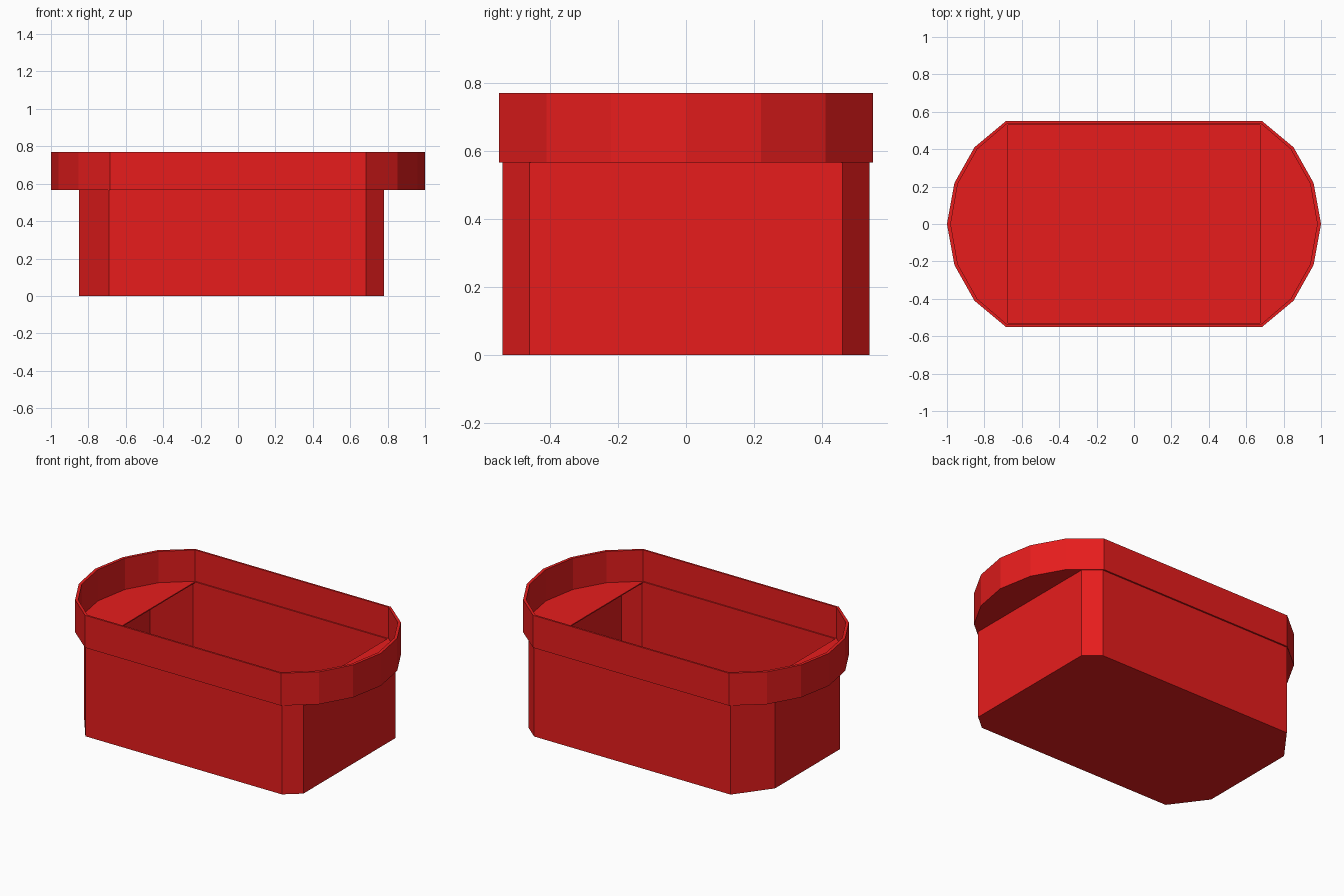
import bpy, bmesh

if "Cube" in bpy.data.objects:
    bpy.data.objects.remove(bpy.data.objects["Cube"])

red = bpy.data.materials.new("red_plastic")
red.diffuse_color = (0.8, 0.012, 0.012, 1)
red.use_nodes = True
red.node_tree.nodes["Principled BSDF"].inputs["Base Color"].default_value = red.diffuse_color


def skin(name, loops, caps):
    """Skin a stack of (outline, z) loops; cap both ends or join last to first."""
    bm = bmesh.new()
    rings = [[bm.verts.new((x, y, z)) for x, y in pts] for pts, z in loops]
    n = len(rings[0])
    pairs = list(zip(rings, rings[1:]))
    if caps:
        bm.faces.new(rings[0])
        bm.faces.new(rings[-1])
    else:
        pairs.append((rings[-1], rings[0]))
    for a, b in pairs:
        for i in range(n):
            j = (i + 1) % n
            bm.faces.new((a[i], a[j], b[j], b[i]))
    bmesh.ops.recalc_face_normals(bm, faces=bm.faces[:])
    mesh = bpy.data.meshes.new(name)
    bm.to_mesh(mesh)
    bm.free()
    mesh.materials.append(red)
    ob = bpy.data.objects.new(name, mesh)
    bpy.context.collection.objects.link(ob)
    return ob


def outline(right, left):
    """Close an outline from its back-half points, mirrored to the front in y."""
    top = right + left[::-1]          # right tip round the back to left tip
    front = [(x, -y) for x, y in top[::-1] if y > 0]
    return top + front


def rim_outline(end):
    return outline(end, [(-x, y) for x, y in end])


# Tub: chamfered corners, narrower end on the left, hollow with thin walls
tub_outer = outline([(0.78, 0.46), (0.685, 0.54)], [(-0.85, 0.325), (-0.69, 0.54)])
tub_inner = outline([(0.77, 0.455), (0.68, 0.53)], [(-0.84, 0.322), (-0.685, 0.53)])
skin("tub", [(tub_inner, 0.01), (tub_inner, 0.565),
             (tub_outer, 0.565), (tub_outer, 0.0)], True)

# Rim: faceted rounded ends, thin wall and a ledge around the rectangular opening
outer = rim_outline([(1.0, 0), (0.96, 0.22), (0.853, 0.41), (0.685, 0.55)])
inner = rim_outline([(0.98, 0), (0.942, 0.215), (0.838, 0.40), (0.677, 0.538)])
hole = rim_outline([(0.673, 0), (0.673, 0.21), (0.673, 0.395), (0.673, 0.53)])
skin("rim", [(outer, 0.77), (outer, 0.565), (hole, 0.565),
             (hole, 0.572), (inner, 0.572), (inner, 0.77)], False)
